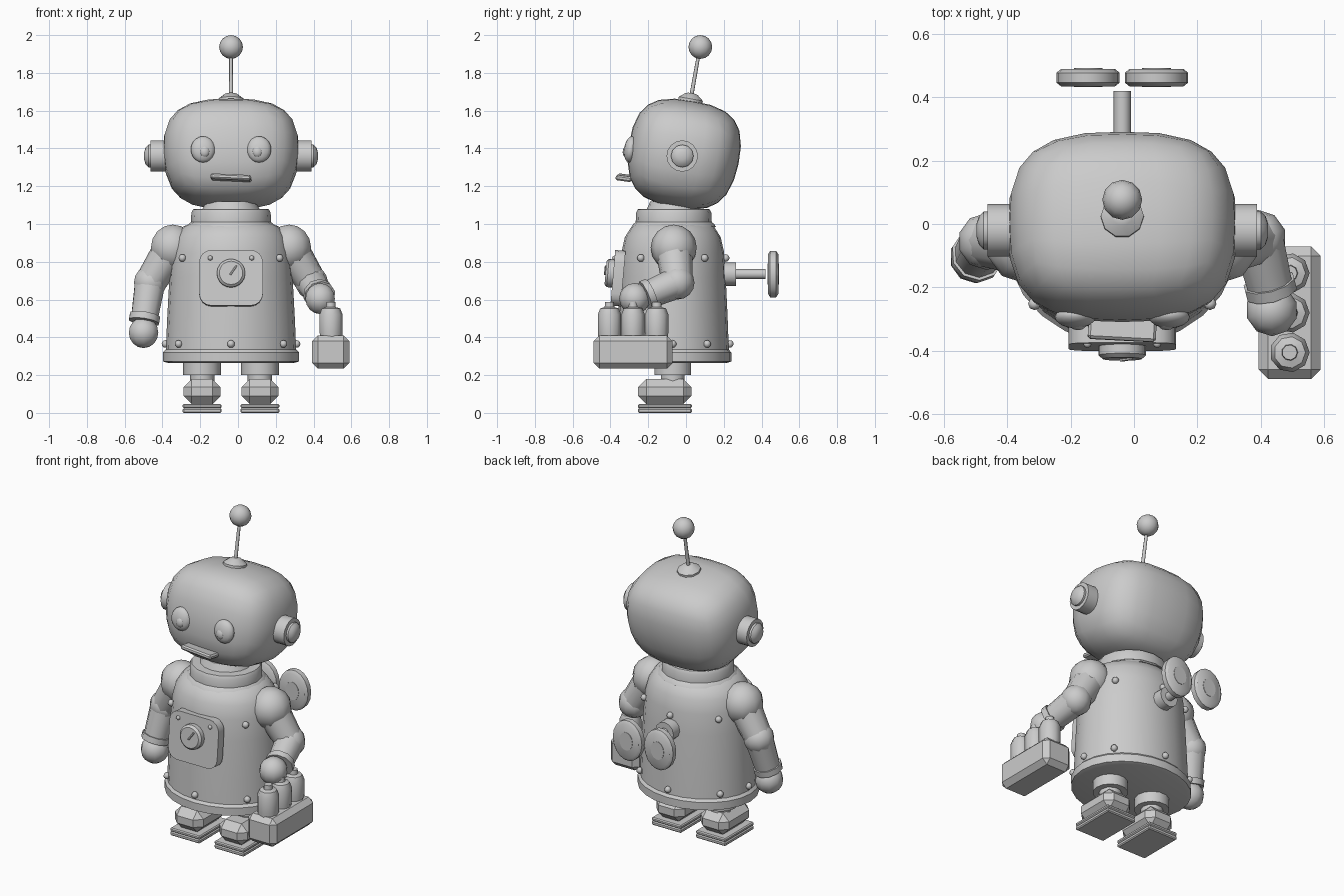
import bpy, bmesh, math
from mathutils import Matrix, Vector, Euler

if "Cube" in bpy.data.objects:
    bpy.data.objects.remove(bpy.data.objects["Cube"])

CX, CY = -0.037, -0.07      # body axis


def finish(name, bm, loc=(0, 0, 0), rot=(0, 0, 0), angle=38):
    """Make an object; edges sharper than the angle stay hard."""
    bmesh.ops.transform(bm, verts=bm.verts, matrix=Matrix.Translation(loc) @ Euler([math.radians(a) for a in rot]).to_matrix().to_4x4())
    bmesh.ops.recalc_face_normals(bm, faces=bm.faces)
    for f in bm.faces:
        f.smooth = True
    for e in bm.edges:
        e.smooth = len(e.link_faces) == 2 and e.calc_face_angle(0) < math.radians(angle)
    me = bpy.data.meshes.new(name)
    bm.to_mesh(me)
    bm.free()
    ob = bpy.data.objects.new(name, me)
    bpy.context.collection.objects.link(ob)
    return ob


def lathe(name, profile, loc, sx=1, sy=1, n=16, rot=(0, 0, 0), angle=38):
    """Turn (radius, height) pairs around local z and cap both ends."""
    bm = bmesh.new()
    rings = [[bm.verts.new((r * sx * math.cos(2 * math.pi * i / n), r * sy * math.sin(2 * math.pi * i / n), z))
              for i in range(n)] for r, z in profile]
    for a, b in zip(rings, rings[1:]):
        for i in range(n):
            j = (i + 1) % n
            bm.faces.new((a[i], a[j], b[j], b[i]))
    bm.faces.new(rings[0][::-1])
    bm.faces.new(rings[-1])
    return finish(name, bm, loc, rot, angle)


def ball(name, loc, r, u=12, v=8, rot=(0, 0, 0)):
    bm = bmesh.new()
    bmesh.ops.create_uvsphere(bm, u_segments=u, v_segments=v, radius=1)
    bmesh.ops.scale(bm, verts=bm.verts, vec=r if isinstance(r, tuple) else (r, r, r))
    return finish(name, bm, loc, rot, 50)


def box(name, loc, size, bevel, rot=(0, 0, 0), segs=1, axis=None, angle=30):
    bm = bmesh.new()
    bmesh.ops.create_cube(bm, size=1)
    bmesh.ops.scale(bm, verts=bm.verts, vec=size)
    edges = [e for e in bm.edges if axis is None or
             abs((e.verts[0].co - e.verts[1].co).normalized()[axis]) > 0.9]
    bmesh.ops.bevel(bm, geom=edges, offset=bevel, segments=segs, profile=0.5, affect='EDGES')
    return finish(name, bm, loc, rot, angle)


def rod(name, a, b, r1, r2, n=10):
    a, b = Vector(a), Vector(b)
    d = b - a
    bm = bmesh.new()
    bmesh.ops.create_cone(bm, cap_ends=True, segments=n, radius1=r1, radius2=r2, depth=d.length)
    bmesh.ops.transform(bm, verts=bm.verts, matrix=Matrix.Translation((a + b) / 2)
                        @ d.to_track_quat('Z', 'Y').to_matrix().to_4x4())
    return finish(name, bm, angle=45)


# Head: rounded box, tilted back
bm = bmesh.new()
bmesh.ops.create_cube(bm, size=2)
bmesh.ops.subdivide_edges(bm, edges=bm.edges[:], cuts=5, use_grid_fill=True)
for v in bm.verts:
    c = v.co
    c /= sum(abs(k) ** 2.9 for k in c) ** (1 / 2.9)
    taper = 1 - 0.06 * max(0, -c.z)
    v.co = (c.x * 0.36 * taper, c.y * 0.295 * taper, c.z * 0.285)
finish("head", bm, (CX, -0.012, 1.37), (-10, 0, 0), 60)

# Face
for s, side in ((-1, "left"), (1, "right")):
    ball("eye_" + side, (CX + s * 0.148, -0.293, 1.395), (0.065, 0.035, 0.07), 16, 10, (-8, 0, 0))
    ball("pupil_" + side, (CX + s * 0.14, -0.315, 1.385), (0.028, 0.02, 0.032), rot=(-8, 0, 0))
    lathe("ear_" + side, [(0.083, 0), (0.083, 0.15)], (CX + s * 0.275, -0.02, 1.36), rot=(0, 90 * s, 0))
    lathe("ear_cap_" + side, [(0.06, 0), (0.06, 0.015), (0.045, 0.03), (0.02, 0.038)],
          (CX + s * 0.422, -0.02, 1.36), rot=(0, 90 * s, 0), n=12)
box("mouth", (CX, -0.325, 1.245), (0.215, 0.085, 0.028), 0.008, (-8, 2.5, -3))

# Antenna
lathe("antenna_base", [(0.068, 0), (0.068, 0.02), (0.035, 0.045), (0.02, 0.05)],
      (CX, 0.022, 1.643), n=10, rot=(-10, 0, 0))
rod("antenna_rod", (CX, 0.025, 1.66), (CX, 0.073, 1.93), 0.011, 0.009, 8)
ball("antenna_ball", (CX, 0.076, 1.937), 0.063)

# Body, hem and collar
lathe("body", [(0.335, 0.265), (0.36, 0.272), (0.36, 0.32), (0.345, 0.335), (0.338, 0.5), (0.326, 0.72),
               (0.316, 0.85), (0.295, 0.93), (0.255, 0.985), (0.2, 1.01)], (CX, CY, 0), sy=0.86, n=24)
lathe("collar", [(0.235, 0.985), (0.225, 1.0), (0.212, 1.01), (0.21, 1.06), (0.2, 1.078), (0.15, 1.08), (0.13, 1.12)],
      (CX, CY + 0.005, 0), sy=0.95, n=16)

# Rivets around the body
for row, (z, r) in enumerate(((0.365, 0.347), (0.82, 0.322))):
    for k, a in enumerate((0, 37, 90, 143, 180, 217, 270, 323)):
        t = math.radians(a)
        ball(f"rivet_{row}_{k}", (CX + r * math.cos(t), CY + r * 0.87 * math.sin(t), z), 0.02, 8, 6)

# Chest panel with dial
box("chest_panel", (CX, -0.36, 0.713), (0.338, 0.055, 0.295), 0.065, (-5, 0, 0), 4, 1)
lathe("dial", [(0.075, 0), (0.075, 0.03), (0.062, 0.042)], (CX, -0.384, 0.738), rot=(85, 0, 0), n=20)
box("dial_pointer", (CX + 0.012, -0.426, 0.755), (0.01, 0.012, 0.06), 0.002, (-5, 35, 0))
for s in (-1, 1):
    ball("panel_screw", (CX + s * 0.11, -0.378, 0.82), 0.013, 8, 6)

# Wind-up key on the back
lathe("key_socket", [(0.062, 0), (0.062, 0.1)], (CX, 0.165, 0.735), n=12, rot=(-90, 0, 0))
lathe("key_shaft", [(0.027, 0), (0.027, 0.2)], (CX, 0.22, 0.735), n=10, rot=(-90, 0, 0))
for s in (-1, 1):
    lathe("key_wing", [(0.085, 0), (0.1, 0.012), (0.1, 0.043), (0.085, 0.055)],
          (CX + s * 0.108, 0.434, 0.735), sy=1.25, n=18, rot=(-90, 0, 0))
    lathe("key_wing_boss", [(0.045, 0), (0.045, 0.06)],
          (CX + s * 0.108, 0.4315, 0.735), sy=1.25, n=14, rot=(-90, 0, 0))

# Legs and feet
for s, side in ((-1, "left"), (1, "right")):
    x = CX + s * 0.153
    lathe("upper_leg_" + side, [(0.1, 0.2), (0.1, 0.31)], (x, CY, 0), n=14)
    lathe("ankle_" + side, [(0.065, 0.15), (0.065, 0.22)], (x, CY, 0), n=10)
    box("foot_" + side, (x, -0.112, 0.113), (0.196, 0.282, 0.132), 0.043)
    box("sole_" + side, (x, -0.112, 0.0125), (0.205, 0.285, 0.025), 0.006)
    box("sole_top_" + side, (x, -0.112, 0.036), (0.205, 0.285, 0.022), 0.006)

# Arms: shoulder, elbow, cuff, hand
for side, pts in (("left", ((-0.345, -0.065, 0.875), (-0.465, -0.055, 0.69), (-0.495, -0.1, 0.5), (-0.5, -0.105, 0.425))),
                  ("right", ((0.271, -0.065, 0.875), (0.39, -0.045, 0.69), (0.43, -0.2, 0.625), (0.435, -0.272, 0.605)))):
    sh, el, cu, ha = (Vector(p) for p in pts)
    ball("shoulder_" + side, sh, 0.122, 10, 8)
    rod("upper_arm_" + side, sh, el, 0.1, 0.082)
    ball("elbow_" + side, el, 0.09, 10, 8)
    rod("forearm_" + side, el, cu, 0.084, 0.074)
    d = (cu - el).normalized()
    rod("cuff_" + side, cu - d * 0.018, cu + d * 0.018, 0.084, 0.084)
    ball("hand_" + side, ha, 0.082, 10, 8)

# Crate with three bottles
box("crate", (0.491, -0.28, 0.322), (0.196, 0.418, 0.175), 0.03)
for k in range(3):
    lathe(f"bottle_{k}", [(0.058, 0.38), (0.063, 0.43), (0.063, 0.52), (0.05, 0.553), (0.026, 0.56), (0.024, 0.587)],
          (0.491, -0.405 + 0.125 * k, 0), n=9, angle=50)
